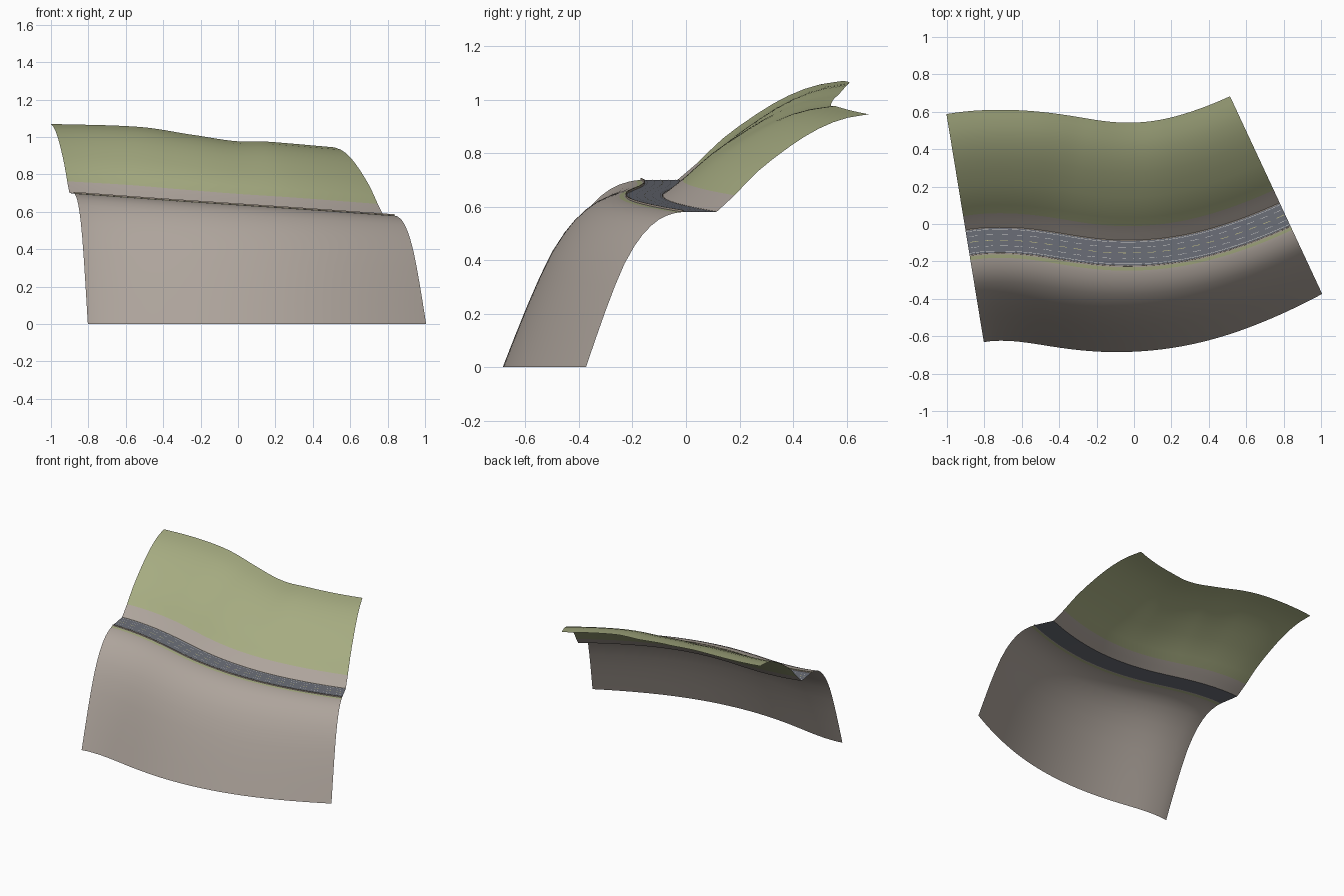
import bpy
from math import radians, sin, cos

if "Cube" in bpy.data.objects:
    bpy.data.objects.remove(bpy.data.objects["Cube"], do_unlink=True)


def material(name, rgb):
    m = bpy.data.materials.new(name)
    m.use_nodes = True
    m.diffuse_color = (*rgb, 1)
    m.node_tree.nodes["Principled BSDF"].inputs["Base Color"].default_value = (*rgb, 1)
    return m


ROCK = material("warm grey rock", (0.42, 0.37, 0.33))
GRASS = material("dry grass green", (0.38, 0.41, 0.22))
ASPHALT = material("asphalt", (0.15, 0.16, 0.19))
WHITE = material("white paint", (0.7, 0.7, 0.68))
YELLOW = material("yellow paint", (0.55, 0.53, 0.25))
CURB = material("tan concrete", (0.36, 0.3, 0.24))


def smooth(keys, t):
    """Cubic interpolation through (position, value) keys."""
    n = len(keys)

    def slope(i):
        a, b = keys[max(i - 1, 0)], keys[min(i + 1, n - 1)]
        return (b[1] - a[1]) / (b[0] - a[0])

    i = 0
    while i < n - 2 and t > keys[i + 1][0]:
        i += 1
    (x0, y0), (x1, y1) = keys[i], keys[i + 1]
    h = x1 - x0
    u = (t - x0) / h
    return (y0 * (1 + 2 * u) * (1 - u) ** 2 + slope(i) * h * u * (1 - u) ** 2
            + y1 * u * u * (3 - 2 * u) + slope(i + 1) * h * u * u * (u - 1))


# Road path: heading in degrees along its length, walked into stations
LENGTH = 1.735
HEADING = [(0, 9.3), (0.17, 0), (0.5, -9.5), (0.86, 0), (1.3, 15), (LENGTH, 25)]
STEPS = 240
stations = []
px, py = -0.89, -0.1
for k in range(STEPS + 1):
    s = LENGTH * k / STEPS
    a = radians(smooth(HEADING, s))
    stations.append((px, py, a, s))
    px += cos(a) * LENGTH / STEPS
    py += sin(a) * LENGTH / STEPS

HALF = 0.069
LOWER_WIDTH = [(0, 0.47), (0.86, 0.46), (LENGTH, 0.40)]
UPPER_RISE = [(0, 0.37), (0.3, 0.375), (0.52, 0.35), (0.9, 0.34), (1.2, 0.358), (LENGTH, 0.365)]
LOWER = [(0, 0), (0.1, 0.01), (0.25, 0.05), (0.42, 0.15), (0.6, 0.33), (0.8, 0.64), (1, 1)]
UPPER = [(0, 0), (0.077, 0.065), (0.166, 0.15), (0.298, 0.245),
         (0.41, 0.31), (0.52, 0.352), (0.628, 0.37)]


def road_z(s):
    return 0.70 - 0.12 * s / LENGTH


def sweep(name, section, mats, pick=None, spans=((0, STEPS),), step=4):
    """Sweep section(s) -> [(offset, z)] along spans of the road path."""
    verts, faces, idx = [], [], []
    for start, end in spans:
        previous = None
        for k in sorted(set(range(start, end, step)) | {end}):
            x, y, a, s = stations[k]
            row = section(s)
            base = len(verts)
            verts += [(x - sin(a) * d, y + cos(a) * d, z) for d, z in row]
            if previous is not None:
                for j in range(len(row) - 1):
                    faces.append((previous + j, base + j, base + j + 1, previous + j + 1))
                    idx.append(pick(j) if pick else 0)
            previous = base
    me = bpy.data.meshes.new(name)
    me.from_pydata(verts, [], faces)
    for m in mats:
        me.materials.append(m)
    me.polygons.foreach_set("material_index", idx)
    me.polygons.foreach_set("use_smooth", [True] * len(faces))
    ob = bpy.data.objects.new(name, me)
    bpy.context.collection.objects.link(ob)
    return ob


# Lower slope, with a narrow grass verge next to the road
LOWER_T = [1, 0.9, 0.8, 0.7, 0.6, 0.5, 0.42, 0.33, 0.25, 0.17, 0.1, 0.055, 0.015, 0]


def lower(s):
    w, z = smooth(LOWER_WIDTH, s), road_z(s)
    return [(-HALF - w * t, z * (1 - smooth(LOWER, t))) for t in LOWER_T]


sweep("lower_slope", lower, [ROCK, GRASS], lambda j: int(j == len(LOWER_T) - 3))

# Upper slope: rock cut at the foot, grass above
UPPER_D = [0, 0.035, 0.075, 0.12, 0.17, 0.23, 0.3, 0.36, 0.42, 0.48, 0.54, 0.59, 0.628]


def upper(s):
    k = smooth(UPPER_RISE, s) / 0.37
    return [(HALF + d, road_z(s) + k * smooth(UPPER, d)) for d in UPPER_D]


sweep("upper_slope", upper, [ROCK, GRASS], lambda j: int(j >= 2))


# Road surface and edges
def band(d0, d1, lift):
    return lambda s: [(d0, road_z(s) + lift), (d1, road_z(s) + lift)]


sweep("road_surface", band(-HALF, HALF, 0), [ASPHALT])
sweep("back_gutter", band(HALF - 0.004, HALF, 0.002), [CURB])
sweep("front_curb", lambda s: [(-HALF - 0.002, road_z(s)), (-HALF - 0.002, road_z(s) + 0.007),
                               (-HALF + 0.002, road_z(s) + 0.007), (-HALF + 0.002, road_z(s))], [CURB])

# Painted lines
dashes = [(k, k + 6) for k in range(2, STEPS - 6, 11)]
for side, sign in (("front", -1), ("back", 1)):
    sweep(side + "_edge_line", band(sign * 0.058 - 0.001, sign * 0.058 + 0.001, 0.002), [WHITE])
    sweep(side + "_lane_dashes", band(sign * 0.03 - 0.001, sign * 0.03 + 0.001, 0.002),
          [WHITE], spans=dashes)
sweep("centre_dashes", band(-0.0015, 0.0015, 0.002), [YELLOW], spans=dashes)
